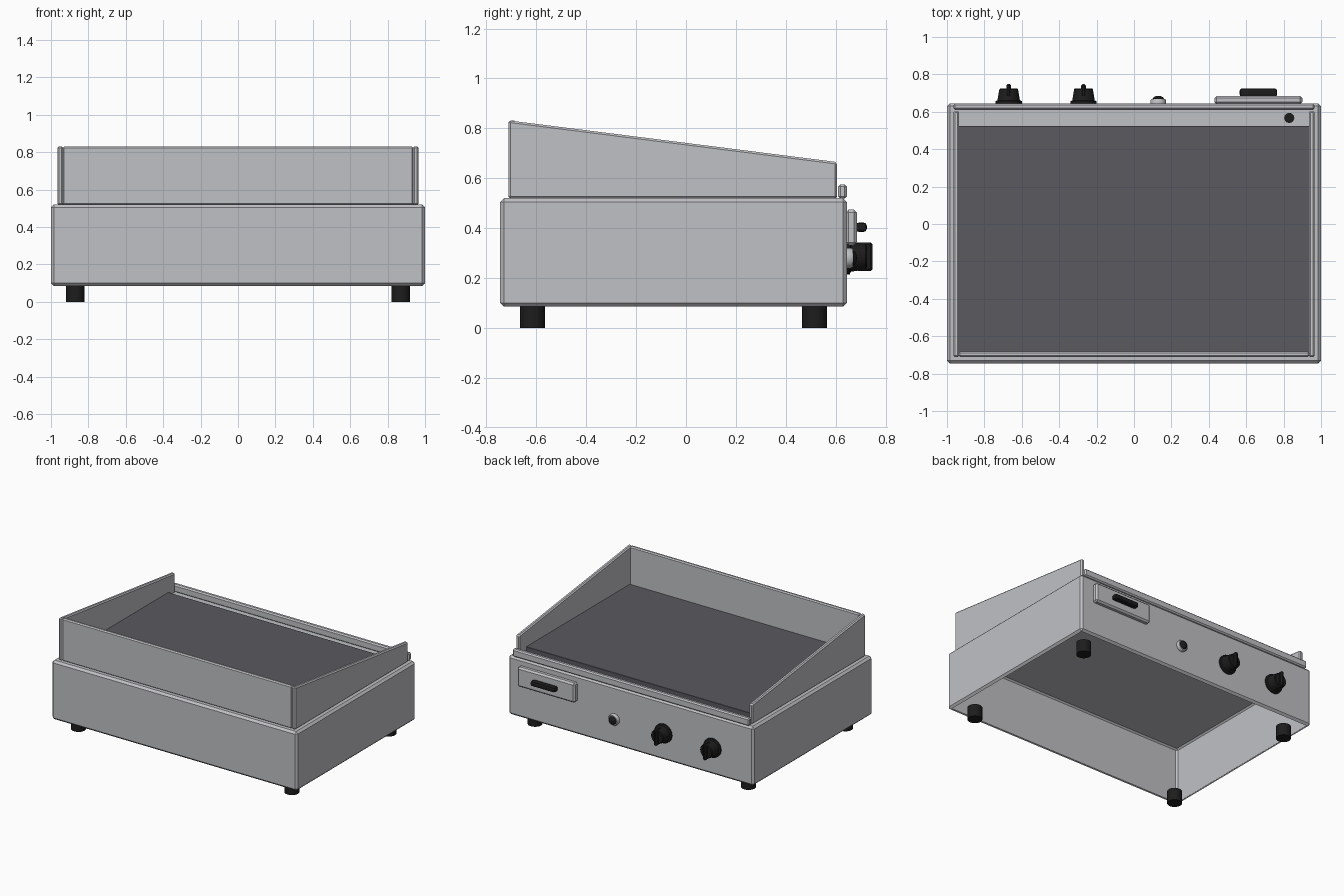
import bpy, bmesh, math
from mathutils import Matrix, Vector

cube = bpy.data.objects.get("Cube")
if cube:
    bpy.data.objects.remove(cube, do_unlink=True)


def material(name, r, g, b):
    m = bpy.data.materials.new(name)
    m.use_nodes = True
    m.diffuse_color = (r, g, b, 1)
    m.node_tree.nodes["Principled BSDF"].inputs["Base Color"].default_value = (r, g, b, 1)
    return m


steel = material("brushed steel", 0.53, 0.535, 0.56)
iron = material("griddle iron", 0.102, 0.1, 0.115)
black = material("black plastic", 0.012, 0.012, 0.012)


def finish(bm, name, mat):
    bmesh.ops.recalc_face_normals(bm, faces=bm.faces)
    mesh = bpy.data.meshes.new(name)
    bm.to_mesh(mesh)
    bm.free()
    ob = bpy.data.objects.new(name, mesh)
    bpy.context.collection.objects.link(ob)
    mesh.materials.append(mat)
    return ob


def chamfer(bm, width, segments=1):
    bmesh.ops.bevel(bm, geom=bm.edges[:], offset=width, segments=segments,
                    profile=0.5, affect="EDGES")


def box_mesh(low, high):
    low, high = Vector(low), Vector(high)
    bm = bmesh.new()
    bmesh.ops.create_cube(bm, size=1)
    bmesh.ops.scale(bm, vec=high - low, verts=bm.verts)
    bmesh.ops.translate(bm, vec=(low + high) / 2, verts=bm.verts)
    return bm


def box(name, low, high, mat, width, segments=1):
    bm = box_mesh(low, high)
    chamfer(bm, width, segments)
    return finish(bm, name, mat)


def turned(name, profile, centre, mat, axis="Z", sides=32):
    """Lathe of (radius, height) points, closed at the axis."""
    bm = bmesh.new()
    verts = [bm.verts.new((r, 0, h)) for r, h in profile]
    edges = [bm.edges.new(pair) for pair in zip(verts, verts[1:])]
    bmesh.ops.spin(bm, geom=verts + edges, cent=(0, 0, 0), axis=(0, 0, 1),
                   angle=math.tau, steps=sides)
    bmesh.ops.remove_doubles(bm, verts=bm.verts, dist=0.0001)
    if axis == "Y":
        bm.transform(Matrix.Rotation(-math.pi / 2, 4, "X"))
    bm.transform(Matrix.Translation(centre))
    ob = finish(bm, name, mat)
    bpy.ops.object.select_all(action="DESELECT")
    bpy.context.view_layer.objects.active = ob
    ob.select_set(True)
    bpy.ops.object.shade_smooth_by_angle(angle=math.radians(35))
    return ob


# Housing: folded sheet, open underneath
BACK = 0.645
bm = box_mesh((-1, -0.745, 0.085), (1, BACK, 0.52))
chamfer(bm, 0.015)
bottom = min(bm.faces, key=lambda f: f.normal.z * f.calc_area())
bmesh.ops.delete(bm, geom=[bottom], context="FACES_ONLY")
housing = finish(bm, "housing", steel)
shell = housing.modifiers.new("sheet thickness", "SOLIDIFY")
shell.thickness = 0.008
shell.offset = -1

# Cooking plate
box("cooking_plate", (-0.937, -0.69, 0.516), (0.937, 0.525, 0.553), iron, 0.002)

# Splash guards around three sides
box("front_guard", (-0.937, -0.71, 0.518), (0.937, -0.682, 0.832), steel, 0.008)
for side, sign in (("left", 1), ("right", -1)):
    bm = box_mesh((0.935, -0.712, 0.518), (0.965, 0.605, 0.832))
    for v in bm.verts:
        if v.co.y > 0 and v.co.z > 0.6:
            v.co.z = 0.665
    chamfer(bm, 0.008)
    bm.transform(Matrix.Diagonal((sign, 1, 1, 1)))
    finish(bm, side + "_guard", steel)

# Grease gutter lip and drain
box("gutter_lip", (-0.965, 0.61, 0.518), (0.965, BACK, 0.575), steel, 0.009)
turned("drain_hole", [(0, 0), (0.027, 0), (0.027, 0.004), (0, 0.004)],
       (0.83, 0.567, 0.52), black)

# Feet
for x in (-0.87, 0.87):
    for y in (-0.615, 0.515):
        turned("foot", [(0, 0), (0.05, 0), (0.05, 0.09), (0, 0.09)], (x, y, 0), black)

# Grease drawer with bar handle
box("drawer_front", (0.43, BACK - 0.005, 0.33), (0.9, 0.685, 0.475), steel, 0.012)
box("drawer_handle", (0.565, 0.68, 0.385), (0.765, 0.725, 0.422), black, 0.012, 2)

# Indicator lamp
turned("lamp_ring", [(0, 0), (0.041, 0), (0.041, 0.016), (0.036, 0.024), (0, 0.024)],
       (0.13, BACK, 0.28), steel, "Y")
turned("lamp_lens", [(0, 0), (0.03, 0), (0.03, 0.026), (0.024, 0.034), (0.013, 0.039), (0, 0.04)],
       (0.13, BACK, 0.28), black, "Y")

# Control knobs with grip ridges
for x in (-0.67, -0.27):
    turned("knob", [(0, 0), (0.07, 0), (0.07, 0.012), (0.06, 0.016), (0.056, 0.04),
                    (0.05, 0.075), (0.045, 0.08), (0, 0.08)],
           (x, BACK, 0.285), black, "Y")
    box("knob_grip", (x - 0.013, BACK + 0.035, 0.228), (x + 0.013, 0.748, 0.343), black, 0.008)
